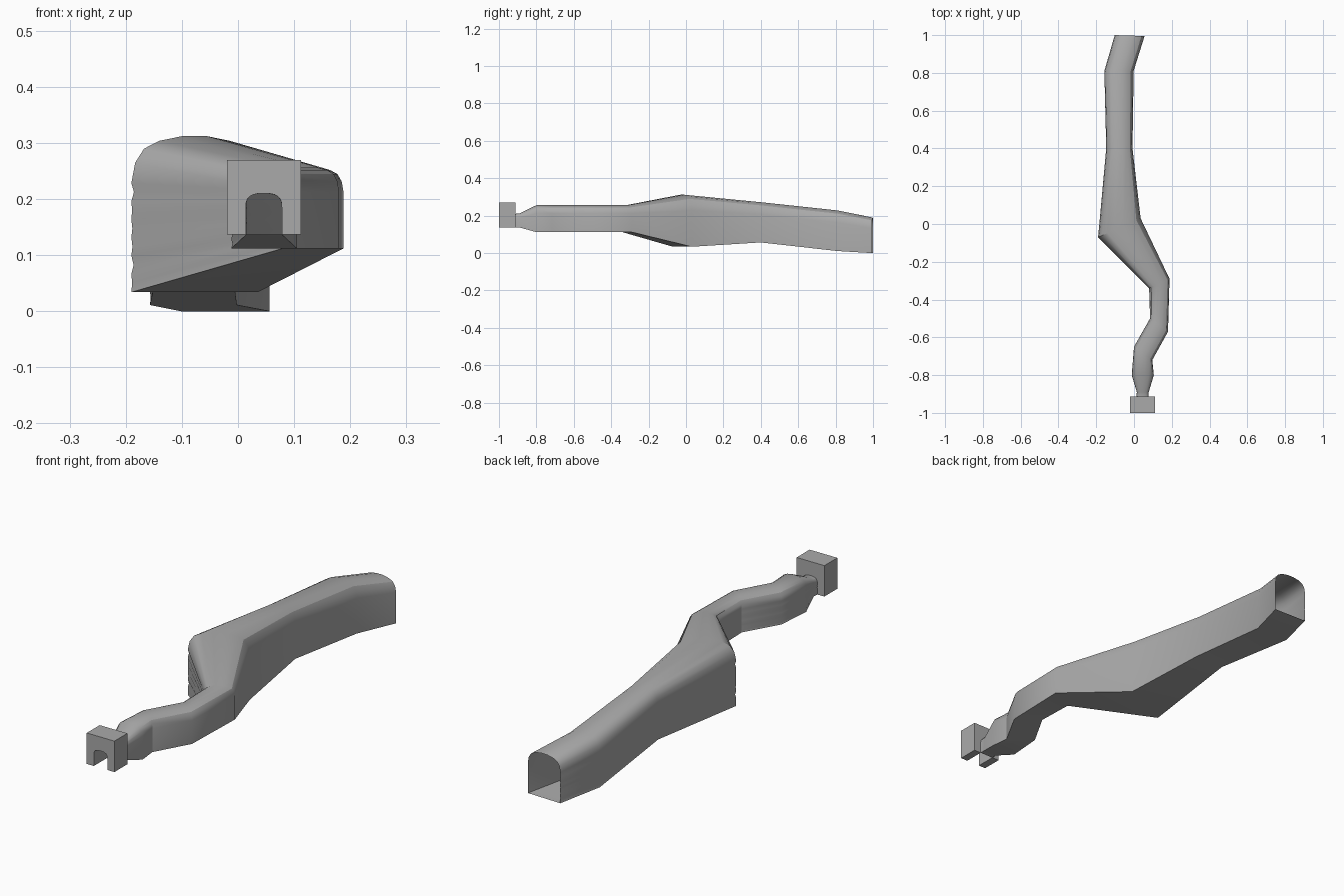
import bpy, bmesh, math, random

if "Cube" in bpy.data.objects:
    bpy.data.objects.remove(bpy.data.objects["Cube"])

random.seed(4)

stone = bpy.data.materials.new("grey stone")
stone.diffuse_color = (0.4, 0.4, 0.4, 1)
stone.use_nodes = True
stone.node_tree.nodes["Principled BSDF"].inputs["Base Color"].default_value = stone.diffuse_color


def finish(name, bm, angle):
    bmesh.ops.recalc_face_normals(bm, faces=bm.faces)
    mesh = bpy.data.meshes.new(name)
    bm.to_mesh(mesh)
    bm.free()
    mesh.materials.append(stone)
    mesh.shade_smooth()
    mesh.set_sharp_from_angle(angle=math.radians(angle))
    obj = bpy.data.objects.new(name, mesh)
    bpy.context.collection.objects.link(obj)
    return obj


# Tunnel stations: left x, left y, right x, right y, floor z, crown z
stations = [
    (0.013, -0.912, 0.078, -0.912, 0.137, 0.210),
    (0.015, -0.890, 0.078, -0.890, 0.137, 0.212),
    (-0.012, -0.80, 0.105, -0.80, 0.112, 0.256),
    (0.00, -0.65, 0.097, -0.72, 0.112, 0.256),
    (0.085, -0.50, 0.180, -0.57, 0.112, 0.256),
    (0.080, -0.34, 0.188, -0.29, 0.112, 0.256),
    (-0.190, -0.07, 0.035, 0.03, 0.034, 0.312),
    (-0.147, 0.40, -0.008, 0.40, 0.057, 0.272),
    (-0.157, 0.81, -0.002, 0.81, 0.011, 0.228),
    (-0.102, 1.00, 0.056, 0.995, 0.000, 0.190),
]

# Cross-section in 0..1: rippled left wall, rounded roof, flat right wall
WALL = 12
profile = [(0, 0.7 * i / WALL) for i in range(WALL + 1)]
profile += [(0.03, 0.83), (0.1, 0.92), (0.22, 0.97), (0.4, 1), (0.6, 1),
            (0.78, 0.97), (0.9, 0.92), (0.97, 0.83), (1, 0.7), (1, 0)]

bm = bmesh.new()
rings = []
for lx, ly, rx, ry, z0, z1 in stations:
    ring = []
    for i, (u, v) in enumerate(profile):
        if 0 < i < WALL:
            u += random.uniform(0.2, 1) * 0.022 * (i % 2)
        ring.append(bm.verts.new((lx + (rx - lx) * u, ly + (ry - ly) * u,
                                  z0 + (z1 - z0) * v)))
    rings.append(ring)
n = len(profile)
for a, b in zip(rings, rings[1:]):
    for i in range(n):
        j = (i + 1) % n
        bm.faces.new((a[i], a[j], b[j], b[i]))
finish("tunnel_shell", bm, 30)

# Portal block with an arched passage open at the bottom
x0, x1, zb, zt = -0.02, 0.112, 0.137, 0.270
a0, a1, spring, crown = 0.014, 0.078, 0.185, 0.210
mid, half = (a0 + a1) / 2, (a1 - a0) / 2
arch = [(a1, zb)]
for k in range(13):
    t = math.pi * k / 12
    c, s = math.cos(t), math.sin(t)
    arch.append((mid + half * math.copysign(abs(c) ** 0.7, c),
                 spring + (crown - spring) * abs(s) ** 0.7))
arch.append((a0, zb))
outline = [(x0, zb), (x0, zt), (x1, zt), (x1, zb)] + arch

bm = bmesh.new()
front = [bm.verts.new((x, -1.0, z)) for x, z in outline]
back = [bm.verts.new((x, -0.912, z)) for x, z in outline]
bm.faces.new(front)
bm.faces.new(back[::-1])
m = len(outline)
for i in range(m):
    j = (i + 1) % m
    bm.faces.new((front[i], front[j], back[j], back[i]))
finish("entrance_portal", bm, 40)
